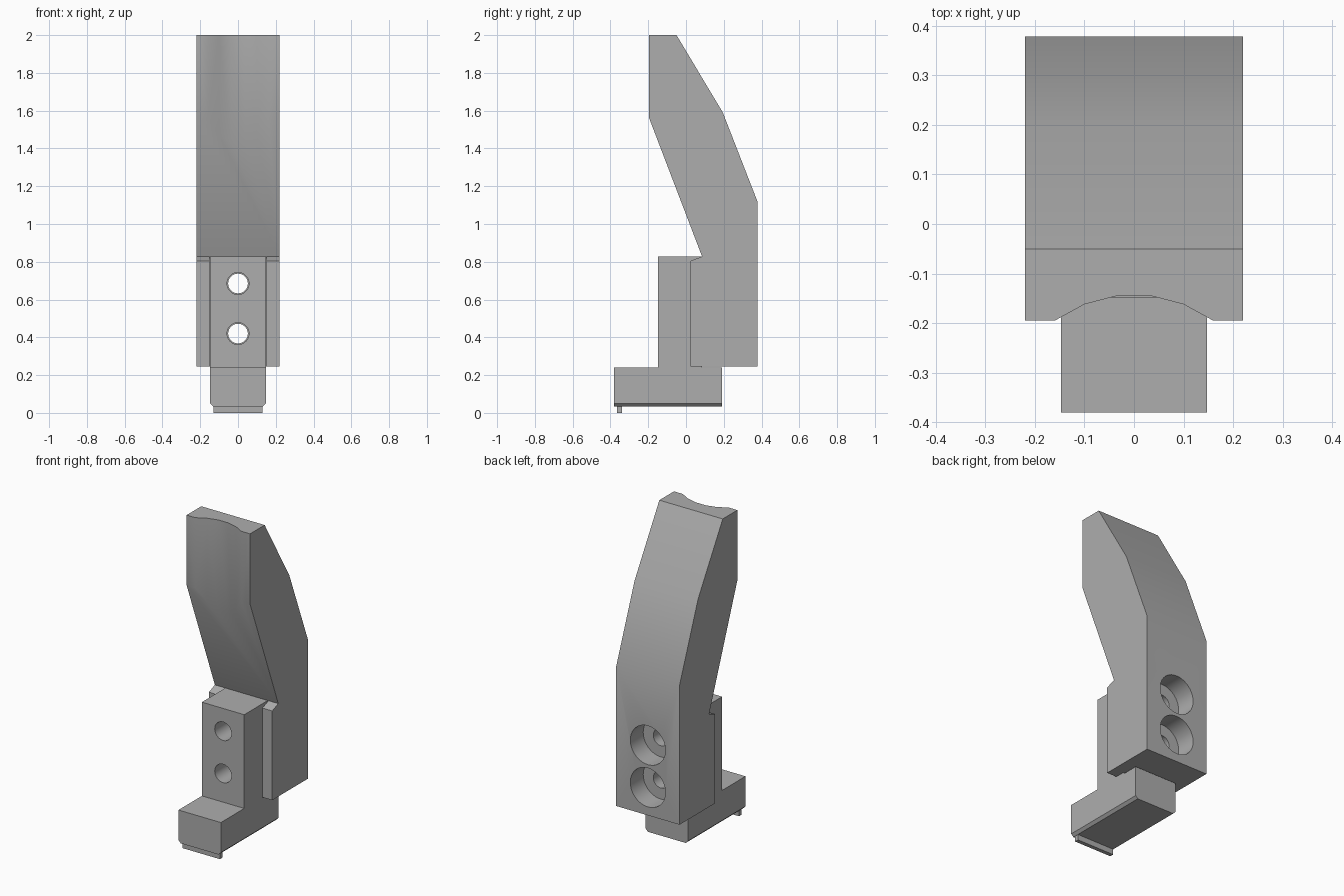
import bpy
import bmesh
import math
from mathutils import Matrix, Vector

cube = bpy.data.objects.get("Cube")
if cube:
    bpy.data.objects.remove(cube, do_unlink=True)

GREY = (0.42, 0.42, 0.42, 1)
metal = bpy.data.materials.new("plain grey")
metal.use_nodes = True
metal.diffuse_color = GREY
metal.node_tree.nodes["Principled BSDF"].inputs["Base Color"].default_value = GREY


def finish(name, bm):
    bmesh.ops.recalc_face_normals(bm, faces=bm.faces)
    mesh = bpy.data.meshes.new(name)
    bm.to_mesh(mesh)
    bm.free()
    obj = bpy.data.objects.new(name, mesh)
    bpy.context.collection.objects.link(obj)
    mesh.materials.append(metal)
    return obj


def prism(name, points, sweep):
    """Closed outline of 3D points swept along a vector."""
    bm = bmesh.new()
    face = bm.faces.new([bm.verts.new(p) for p in points])
    swept = bmesh.ops.extrude_face_region(bm, geom=[face], use_keep_orig=True)
    verts = [v for v in swept["geom"] if isinstance(v, bmesh.types.BMVert)]
    bmesh.ops.translate(bm, verts=verts, vec=Vector(sweep))
    return finish(name, bm)


def side_prism(name, outline, half_width):
    return prism(name, [(-half_width, y, z) for y, z in outline], (2 * half_width, 0, 0))


def bore(name, radius, y0, y1, z):
    bm = bmesh.new()
    place = Matrix.Translation((0, (y0 + y1) / 2, z)) @ Matrix.Rotation(math.pi / 2, 4, "X")
    bmesh.ops.create_cone(bm, cap_ends=True, segments=40, radius1=radius,
                          radius2=radius, depth=y1 - y0, matrix=place)
    return finish(name, bm)


def cut(obj, cutter):
    cutter.hide_render = True
    mod = obj.modifiers.new("cut", "BOOLEAN")
    mod.operation = "DIFFERENCE"
    mod.solver = "EXACT"
    mod.object = cutter
    bpy.context.view_layer.objects.active = obj
    bpy.ops.object.modifier_apply(modifier=mod.name)
    bpy.data.objects.remove(cutter, do_unlink=True)


# Curved finger with a bent back and a leaning front
finger = side_prism("finger", [
    (-0.195, 2), (-0.05, 2), (0.195, 1.59), (0.378, 1.12), (0.378, 0.245),
    (0.025, 0.245), (0.025, 0.805), (0.085, 0.828), (-0.195, 1.56)], 0.22)

# Shallow gripping groove near the tip
half = [(0.035, -0.145), (0.1, -0.162), (0.16, -0.195), (0.16, -0.3)]
groove = half + [(-x, y) for x, y in reversed(half)]
cut(finger, prism("groove_cutter", [(x, y, 1.2) for x, y in groove], (0, 0, 1)))

# Slot that receives the mounting block
cut(finger, side_prism("slot_cutter", [
    (-0.1, 0.2), (0.086, 0.2), (0.086, 0.828), (-0.1, 0.828)], 0.152))

# L-shaped mounting block
block = side_prism("mounting_block", [
    (-0.38, 0.035), (0.19, 0.035), (0.19, 0.24), (0.085, 0.24),
    (0.085, 0.828), (-0.148, 0.828), (-0.148, 0.24), (-0.38, 0.24)], 0.147)

# Chamfers along the lower long edges of the foot
bm = bmesh.new()
bm.from_mesh(block.data)
low = [e for e in bm.edges if all(v.co.z < 0.04 for v in e.verts)
       and abs(e.verts[0].co.x - e.verts[1].co.x) < 0.01]
bmesh.ops.bevel(bm, geom=low, offset=0.016, segments=1, affect="EDGES")
bm.to_mesh(block.data)
bm.free()

# Two screw holes, counterbored from the back
for z in (0.42, 0.685):
    cut(finger, bore("counterbore_cutter", 0.122, 0.25, 0.5, z))
    cut(finger, bore("screw_cutter", 0.052, 0.0, 0.4, z))
    cut(block, bore("block_hole_cutter", 0.058, -0.3, 0.2, z))

# Thin locating lip under the front of the foot
lip = side_prism("locating_lip", [
    (-0.365, 0), (-0.34, 0), (-0.34, 0.036), (-0.365, 0.036)], 0.13)

# Smooth the gentle bends, keep the corners sharp
bpy.ops.object.select_all(action="DESELECT")
for obj in (finger, block, lip):
    obj.select_set(True)
bpy.context.view_layer.objects.active = finger
bpy.ops.object.shade_smooth_by_angle(angle=math.radians(30))
